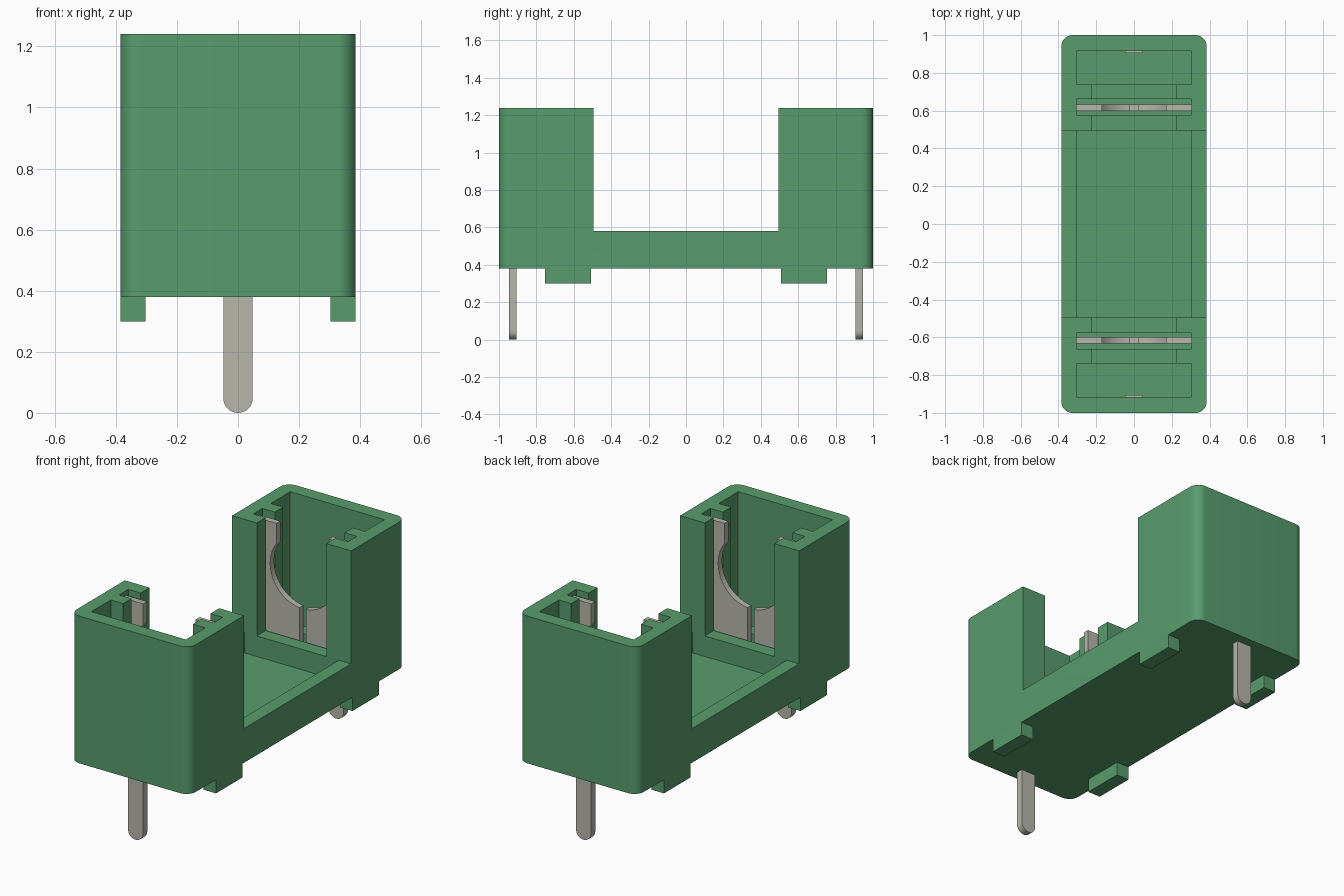
import bpy, bmesh, math
from mathutils import Vector

cube = bpy.data.objects.get("Cube")
if cube:
    bpy.data.objects.remove(cube, do_unlink=True)


def material(name, rgb, metallic=0.0):
    m = bpy.data.materials.new(name)
    m.use_nodes = True
    m.diffuse_color = (*rgb, 1)
    m.node_tree.nodes["Principled BSDF"].inputs["Base Color"].default_value = (*rgb, 1)
    return m


GREEN = material("green plastic", (0.098, 0.335, 0.155))
METAL = material("light grey metal", (0.48, 0.475, 0.415))


def prism(name, outline, offset, mat):
    """Extrude a closed outline of 3D points by an offset vector."""
    bm = bmesh.new()
    face = bm.faces.new([bm.verts.new(p) for p in outline])
    ext = bmesh.ops.extrude_face_region(bm, geom=[face])
    moved = [g for g in ext["geom"] if isinstance(g, bmesh.types.BMVert)]
    bmesh.ops.translate(bm, vec=Vector(offset), verts=moved)
    bmesh.ops.recalc_face_normals(bm, faces=bm.faces)
    me = bpy.data.meshes.new(name)
    bm.to_mesh(me)
    bm.free()
    me.materials.append(mat)
    ob = bpy.data.objects.new(name, me)
    bpy.context.collection.objects.link(ob)
    return ob


def box(name, x0, x1, y0, y1, z0, z1, mat=GREEN):
    pts = [(x0, y0, z0), (x1, y0, z0), (x1, y1, z0), (x0, y1, z0)]
    return prism(name, pts, (0, 0, z1 - z0), mat)


def arc(cx, cy, r, a0, a1, n):
    """Points on a circular arc, angles in degrees."""
    return [(cx + r * math.cos(math.radians(a0 + (a1 - a0) * i / n)),
             cy + r * math.sin(math.radians(a0 + (a1 - a0) * i / n))) for i in range(n + 1)]


def activate(ob):
    bpy.ops.object.select_all(action="DESELECT")
    ob.select_set(True)
    bpy.context.view_layer.objects.active = ob


def smooth(ob):
    activate(ob)
    bpy.ops.object.shade_smooth_by_angle(angle=math.radians(30))


# Main dimensions
W, L, R = 0.385, 1.0, 0.06          # half width, half length, corner radius
Z_BOTTOM, Z_FLOOR, Z_RAIL, Z_TOP = 0.38, 0.46, 0.58, 1.24
POCKET, CHANNEL = 0.305, 0.225      # half widths of the cavities
Y_TOWER = 0.495                     # inner face of the end towers

# Housing: rounded block with the cavities cut out
outline = []
for cx, cy, a in ((W - R, L - R, 0), (R - W, L - R, 90), (R - W, R - L, 180), (W - R, R - L, 270)):
    outline += [(x, y, Z_BOTTOM) for x, y in arc(cx, cy, R, a, a + 90, 10)]
housing = prism("housing", outline, (0, 0, Z_TOP - Z_BOTTOM), GREEN)

cuts = [
    (-1, 1, -Y_TOWER, Y_TOWER, Z_RAIL, 2),                    # open middle
    (-POCKET, POCKET, -Y_TOWER, Y_TOWER, Z_FLOOR, 1.0),       # trough
]
for s in (-1, 1):
    for hw, ya, yb, z in ((CHANNEL, 0.40, 0.80, Z_RAIL),      # channel
                          (POCKET, 0.577, 0.661, Z_FLOOR),    # clip slot
                          (POCKET, 0.738, 0.917, Z_FLOOR)):   # end chamber
        y0, y1 = sorted((s * ya, s * yb))
        cuts.append((-hw, hw, y0, y1, z, 2))

for c in cuts:
    cutter = box("cutter", *c)
    cutter.hide_render = True
    mod = housing.modifiers.new("cut", "BOOLEAN")
    mod.operation = "DIFFERENCE"
    mod.solver = "EXACT"
    mod.object = cutter
    activate(housing)
    bpy.ops.object.modifier_apply(modifier=mod.name)
    bpy.data.objects.remove(cutter, do_unlink=True)
smooth(housing)

# Clip outline: plate with a round seat, an open neck and a slit below
SEAT_R, SEAT_Z, NECK, SLIT = 0.21, 0.97, 0.17, 0.02
a_neck = math.degrees(math.acos(NECK / SEAT_R))
a_slit = -math.degrees(math.acos(SLIT / SEAT_R))
half = [(POCKET, Z_FLOOR), (POCKET, 1.213), (NECK, 1.213)]
half += arc(0, SEAT_Z, SEAT_R, a_neck, a_slit, 24)
half.append((SLIT, 0.50))
clip = half + [(-x, z) for x, z in reversed(half)]

# Pin outline: flat strip with a round lower end
PIN = 0.048
pin = [(PIN, 0.48)] + arc(0, PIN, PIN, 0, -180, 16) + [(-PIN, 0.48)]

for s, end in ((-1, "front"), (1, "back")):
    for name, prof, ya, yb in (("clip", clip, 0.597, 0.633), ("pin", pin, 0.906, 0.946)):
        ob = prism(f"{end}_{name}", [(x, s * ya, z) for x, z in prof], (0, s * (yb - ya), 0), METAL)
        smooth(ob)
    # Standoff feet under the housing edges
    for t, side in ((-1, "right"), (1, "left")):
        x0, x1 = sorted((t * 0.303, t * W))
        y0, y1 = sorted((s * 0.507, s * 0.753))
        box(f"{end}_{side}_foot", x0, x1, y0, y1, 0.30, Z_BOTTOM)
